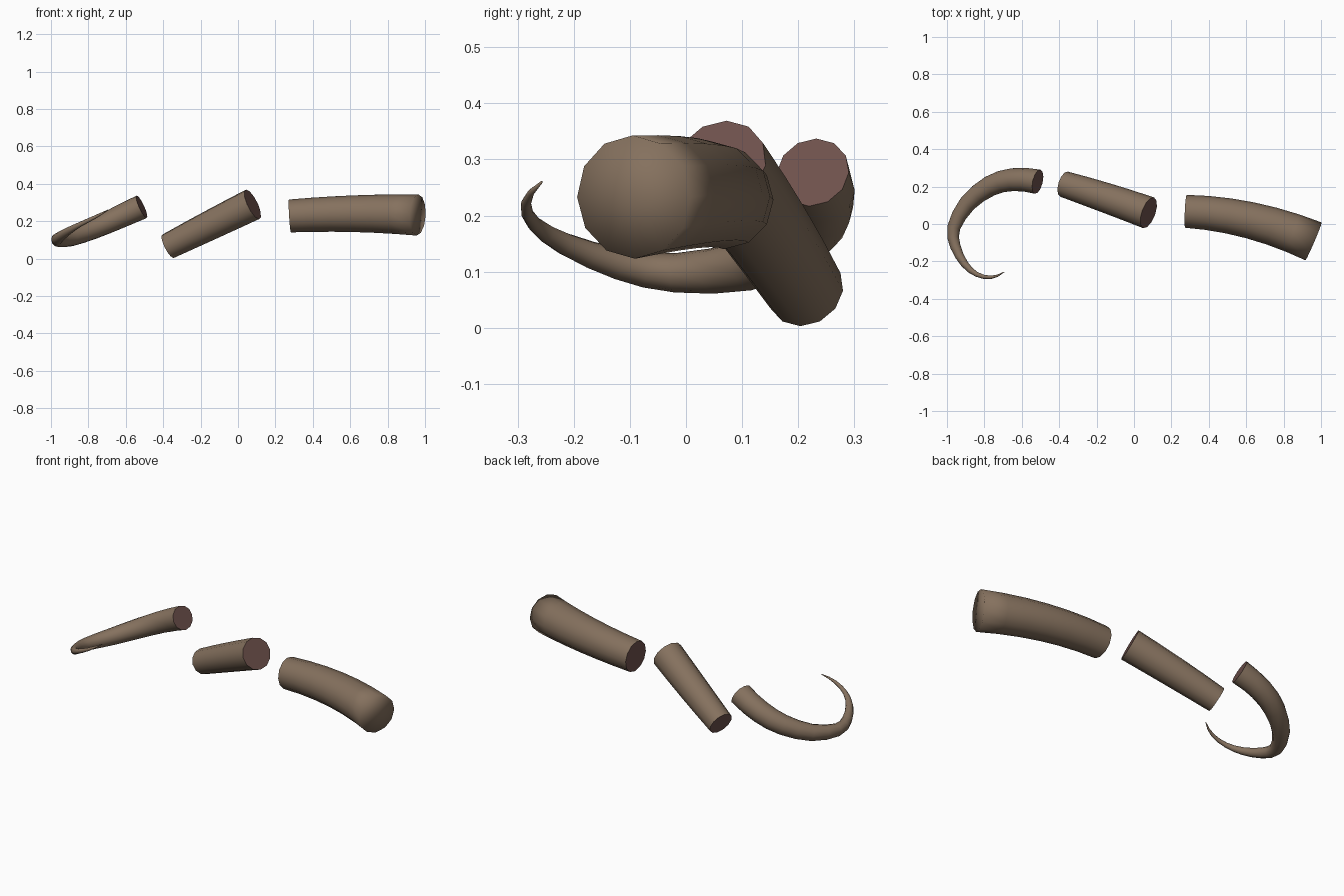
import bpy, bmesh, math
from mathutils import Vector

if "Cube" in bpy.data.objects:
    bpy.data.objects.remove(bpy.data.objects["Cube"])


def material(name, rgb):
    m = bpy.data.materials.new(name)
    m.diffuse_color = (*rgb, 1)
    m.use_nodes = True
    m.node_tree.nodes["Principled BSDF"].inputs["Base Color"].default_value = m.diffuse_color
    return m


SKIN = material("brown skin", (0.235, 0.165, 0.112))
FLESH = material("dark red flesh", (0.155, 0.082, 0.072))
SIDES = 12


def sample(points, steps):
    """Catmull-Rom samples of (x, y, z, radius) points."""
    p = [Vector(q) for q in points]
    if len(p) > 2:
        p = [3 * p[0] - 3 * p[1] + p[2]] + p + [3 * p[-1] - 3 * p[-2] + p[-3]]
    else:
        p = [2 * p[0] - p[1]] + p + [2 * p[1] - p[0]]
    out = []
    for i in range(1, len(p) - 2):
        a, b, c, d = p[i - 1:i + 3]
        for k in range(steps):
            t = k / steps
            out.append(0.5 * (2 * b + (c - a) * t + (2 * a - 5 * b + 4 * c - d) * t * t
                              + (3 * b - a - 3 * c + d) * t ** 3))
    # end tangents follow the extrapolated path
    return out + [p[-2]]


def segment(name, points, steps, start_mat, end_mat):
    """Tapered round tube along a path, closed at both ends."""
    path = sample(points, steps)
    n = len(path)
    bm = bmesh.new()
    rings = []
    for i, q in enumerate(path):
        if i == 0:
            tan = -3 * path[0] + 4 * path[1] - path[2]
        elif i == n - 1:
            tan = 3 * path[-1] - 4 * path[-2] + path[-3]
        else:
            tan = path[i + 1] - path[i - 1]
        tan = tan.to_3d().normalized()
        side = tan.cross(Vector((0, 0, 1))).normalized()
        up = side.cross(tan)
        r = max(q[3], 0.002)
        rings.append([bm.verts.new(q.to_3d() + r * (up * math.cos(a) + side * math.sin(a)))
                      for a in (2 * math.pi * k / SIDES for k in range(SIDES))])
    for a, b in zip(rings, rings[1:]):
        for k in range(SIDES):
            j = (k + 1) % SIDES
            bm.faces.new((a[k], a[j], b[j], b[k]))
    # end caps as fans; flesh caps get a sharp rim, skin caps stay soft
    for ring, q, mat in ((rings[0], path[0], start_mat), (rings[-1], path[-1], end_mat)):
        centre = bm.verts.new(q.to_3d())
        for k in range(SIDES):
            j = (k + 1) % SIDES
            f = bm.faces.new((ring[k], ring[j], centre))
            f.material_index = mat
            if mat:
                bm.edges.get((ring[k], ring[j])).smooth = False
    bmesh.ops.recalc_face_normals(bm, faces=bm.faces)
    for f in bm.faces:
        f.smooth = True
    me = bpy.data.meshes.new(name)
    bm.to_mesh(me)
    bm.free()
    me.materials.append(SKIN)
    me.materials.append(FLESH)
    ob = bpy.data.objects.new(name, me)
    bpy.context.collection.objects.link(ob)
    return ob


# thick base piece: cut flesh on the left, skin on the right end
segment("tail_base", [(0.277, 0.068, 0.228, 0.088), (0.62, 0.020, 0.240, 0.098),
                      (0.96, -0.093, 0.233, 0.110)], 3, 1, 0)

# middle piece: cut on both ends
segment("tail_middle", [(-0.374, 0.213, 0.066, 0.070), (-0.150, 0.140, 0.178, 0.080),
                        (0.078, 0.060, 0.290, 0.087)], 2, 1, 1)

# curled tip piece: cut at the thick end
segment("tail_tip", [(-0.515, 0.226, 0.277, 0.066), (-0.65, 0.237, 0.215, 0.061),
                     (-0.77, 0.203, 0.160, 0.055), (-0.89, 0.110, 0.112, 0.046),
                     (-0.964, -0.02, 0.098, 0.035), (-0.955, -0.12, 0.114, 0.028),
                     (-0.905, -0.215, 0.149, 0.020), (-0.84, -0.27, 0.185, 0.013),
                     (-0.765, -0.285, 0.222, 0.009), (-0.695, -0.257, 0.260, 0.002)], 2, 1, 0)
